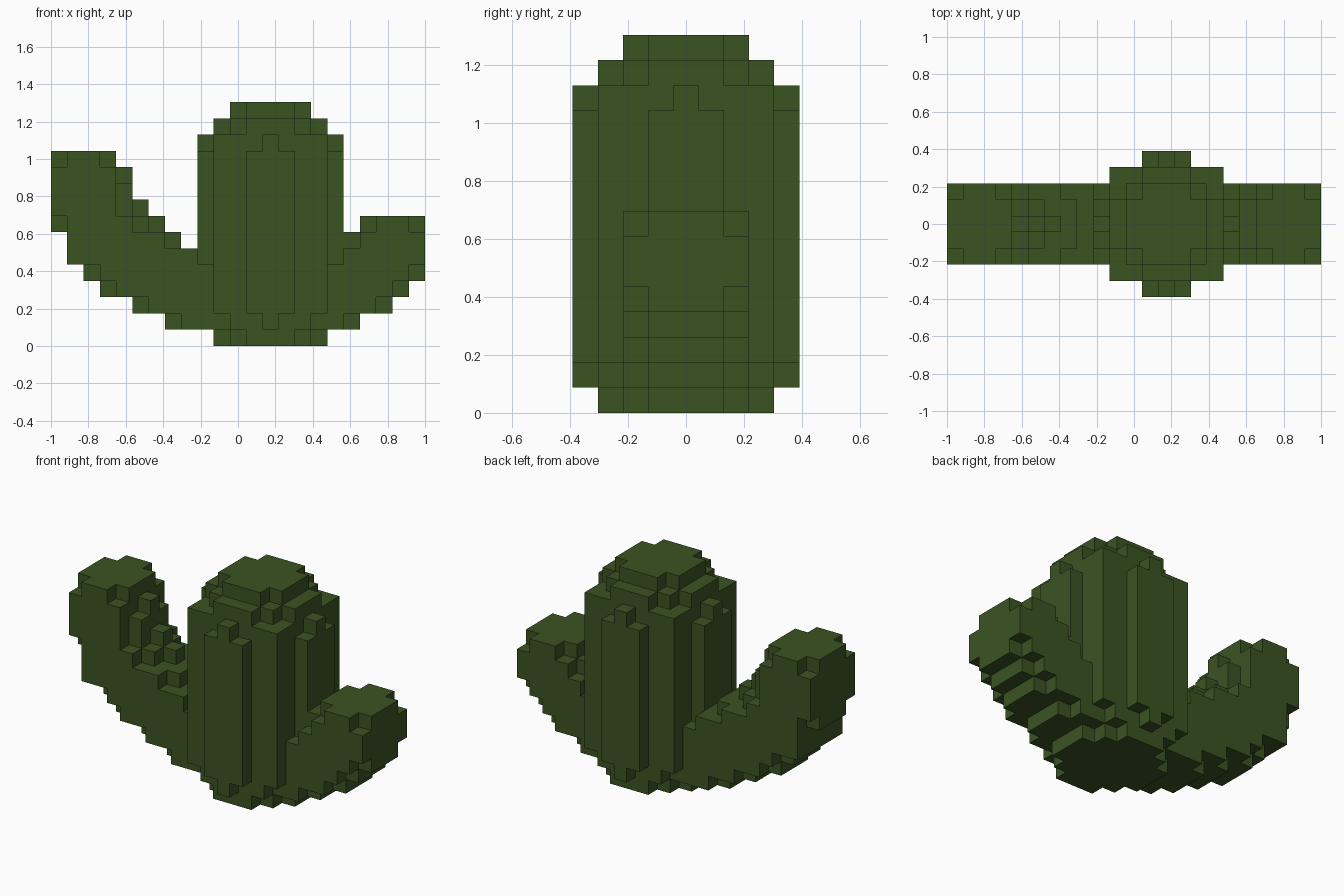
import bpy
import bmesh

cube = bpy.data.objects.get("Cube")
if cube:
    bpy.data.objects.remove(cube, do_unlink=True)

V = 2 / 23       # edge length of one block
CX = 13          # block column at the middle of the trunk

green = bpy.data.materials.new("cactus green")
green.use_nodes = True
colour = (0.043, 0.087, 0.0165, 1)
green.diffuse_color = colour
bsdf = green.node_tree.nodes["Principled BSDF"]
bsdf.inputs["Base Color"].default_value = colour
bsdf.inputs["Roughness"].default_value = 0.9


def slab(half_u, half_w, low, high):
    """Blocks of a box centred on the trunk, from layer low to layer high."""
    return {(CX + u, w, k)
            for u in range(-half_u, half_u + 1)
            for w in range(-half_w, half_w + 1)
            for k in range(low, high + 1)}


def both_ways(a, b, low, high):
    return slab(a, b, low, high) | slab(b, a, low, high)


def arm(columns):
    """Blocks of an arm. Each column: bottom in the middle and at the sides,
    then the top at the centre line, beside it, and at the sides."""
    cells = set()
    for i, (low, low_side, top, top_mid, top_side) in columns.items():
        for w in range(-2, 3):
            start = low_side if abs(w) == 2 else low
            end = (top, top_mid, top_side)[abs(w)]
            cells |= {(i, w, k) for k in range(start, end + 1)}
    return cells


# Trunk: square core, four ribs, stepped base and crown
trunk = slab(3, 3, 2, 12)
trunk |= both_ways(3, 2, 1, 1)
trunk |= both_ways(4, 1, 2, 11) | both_ways(4, 0, 1, 12)
for layer in (0, 13):
    trunk |= both_ways(3, 1, layer, layer) | slab(2, 2, layer, layer)
trunk |= both_ways(2, 1, 14, 14)

# Tall arm on the right side
tall_arm = arm({
    0: (7, 8, 11, 11, 10),
    1: (5, 5, 11, 11, 11),
    2: (4, 5, 11, 11, 11),
    3: (3, 4, 11, 11, 10),
    4: (3, 3, 10, 9, 7),
    5: (2, 3, 8, 7, 6),
    6: (2, 2, 7, 6, 6),
    7: (1, 2, 6, 6, 5),
    8: (1, 1, 5, 5, 5),
    9: (1, 1, 4, 4, 4),
}) - trunk

# Short arm on the left side
short_arm = arm({
    17: (1, 1, 4, 4, 4),
    18: (1, 2, 6, 6, 5),
    19: (2, 2, 7, 7, 6),
    20: (2, 3, 7, 7, 7),
    21: (3, 4, 7, 7, 7),
    22: (4, 5, 7, 7, 6),
}) - trunk

filled = trunk | tall_arm | short_arm


def build(name, cells):
    """Make a mesh from the exposed sides of the blocks."""
    bm = bmesh.new()
    verts = {}

    def corner(p):
        if p not in verts:
            x, y, z = p
            verts[p] = bm.verts.new((x * V - 1, (y - 0.5) * V, z * V))
        return verts[p]

    for cell in sorted(cells):
        for axis in range(3):
            for side in (0, 1):
                beside = list(cell)
                beside[axis] += 2 * side - 1
                if tuple(beside) in filled:
                    continue
                a, b = (axis + 1) % 3, (axis + 2) % 3
                ring = []
                for da, db in ((0, 0), (1, 0), (1, 1), (0, 1)):
                    p = list(cell)
                    p[axis] += side
                    p[a] += da
                    p[b] += db
                    ring.append(corner(tuple(p)))
                bm.faces.new(ring if side else ring[::-1])
    mesh = bpy.data.meshes.new(name)
    bm.to_mesh(mesh)
    bm.free()
    mesh.materials.append(green)
    obj = bpy.data.objects.new(name, mesh)
    bpy.context.collection.objects.link(obj)


build("trunk", trunk)
build("tall_arm", tall_arm)
build("short_arm", short_arm)
